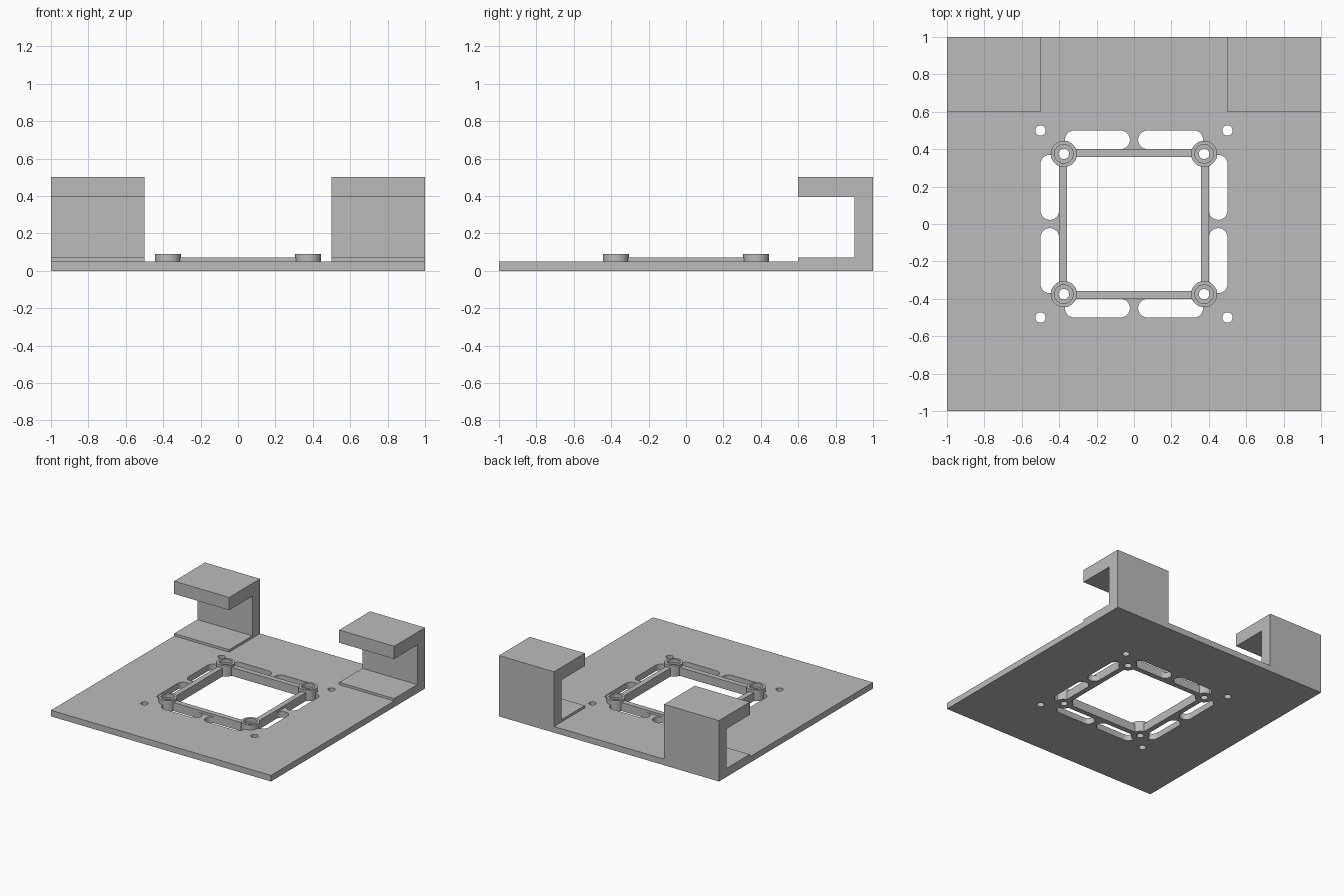
import bpy, bmesh, math
from mathutils import Matrix

if "Cube" in bpy.data.objects:
    bpy.data.objects.remove(bpy.data.objects["Cube"], do_unlink=True)

grey = bpy.data.materials.new("plain grey")
grey.use_nodes = True
grey.diffuse_color = (0.5, 0.5, 0.5, 1)
grey.node_tree.nodes["Principled BSDF"].inputs["Base Color"].default_value = (0.5, 0.5, 0.5, 1)

CORNERS = [(sx, sy) for sx in (-1, 1) for sy in (-1, 1)]


def make(name, bm):
    bmesh.ops.recalc_face_normals(bm, faces=bm.faces)
    mesh = bpy.data.meshes.new(name)
    bm.to_mesh(mesh)
    bm.free()
    mesh.materials.append(grey)
    obj = bpy.data.objects.new(name, mesh)
    bpy.context.collection.objects.link(obj)
    return obj


def prism(bm, points, offset):
    """Extrude a closed outline of 3D points along an offset."""
    face = bm.faces.new([bm.verts.new(p) for p in points])
    ext = bmesh.ops.extrude_face_region(bm, geom=[face])
    moved = [v for v in ext["geom"] if isinstance(v, bmesh.types.BMVert)]
    bmesh.ops.translate(bm, verts=moved, vec=offset)


def box(bm, x0, x1, y0, y1, z0, z1):
    prism(bm, [(x0, y0, z0), (x1, y0, z0), (x1, y1, z0), (x0, y1, z0)], (0, 0, z1 - z0))


def cylinder(bm, x, y, r, z0, z1):
    bmesh.ops.create_cone(bm, cap_ends=True, segments=48, radius1=r, radius2=r,
                          depth=z1 - z0, matrix=Matrix.Translation((x, y, (z0 + z1) / 2)))


def slot(bm, a, b, across, r, turn):
    """Round-ended slot cutter from a to b, turned about the centre."""
    pts = []
    for cx, start in ((b - r, -90), (a + r, 90)):
        for i in range(17):
            t = math.radians(start + 180 * i / 16)
            pts.append(Matrix.Rotation(turn, 3, 'Z') @
                       Matrix.Translation((cx, across, -0.1)).to_translation()
                       + Matrix.Rotation(turn, 3, 'Z') @ Matrix.Rotation(t, 3, 'Z').col[0] * r)
    prism(bm, pts, (0, 0, 0.3))


def combine(target, bm, operation):
    tool = make("helper", bm)
    tool.hide_render = True
    mod = target.modifiers.new("cut", 'BOOLEAN')
    mod.object, mod.operation, mod.solver = tool, operation, 'EXACT'
    bpy.context.view_layer.objects.active = target
    bpy.ops.object.modifier_apply(modifier=mod.name)
    bpy.data.objects.remove(tool, do_unlink=True)


# Base plate with a raised square frame
bm = bmesh.new()
box(bm, -1, 1, -1, 1, 0, 0.05)
plate = make("mounting_plate", bm)
bm = bmesh.new()
box(bm, -0.4, 0.4, -0.4, 0.4, 0.02, 0.07)
combine(plate, bm, 'UNION')

# Central window and the eight round-ended slots
bm = bmesh.new()
box(bm, -0.357, 0.357, -0.357, 0.357, -0.1, 0.2)
for quarter in range(4):
    for a, b in ((-0.37, -0.022), (0.022, 0.37)):
        slot(bm, a, b, 0.45, 0.05, quarter * math.pi / 2)
combine(plate, bm, 'DIFFERENCE')

# Screw bosses at the frame corners
bm = bmesh.new()
for sx, sy in CORNERS:
    cylinder(bm, sx * 0.375, sy * 0.375, 0.07, 0, 0.09)
combine(plate, bm, 'UNION')

# Boss recesses
bm = bmesh.new()
for sx, sy in CORNERS:
    cylinder(bm, sx * 0.375, sy * 0.375, 0.05, 0.06, 0.2)
combine(plate, bm, 'DIFFERENCE')

# Through holes in the bosses and outside them
bm = bmesh.new()
for sx, sy in CORNERS:
    for d in (0.375, 0.5):
        cylinder(bm, sx * d, sy * d, 0.028, -0.1, 0.3)
combine(plate, bm, 'DIFFERENCE')

# C-shaped hooks on the back corners
hook = [(0.6, 0.05), (1, 0.05), (1, 0.5), (0.6, 0.5),
        (0.6, 0.395), (0.9, 0.395), (0.9, 0.07), (0.6, 0.07)]
for name, x in (("right_hook", -1), ("left_hook", 0.5)):
    bm = bmesh.new()
    prism(bm, [(x, y, z) for y, z in hook], (0.5, 0, 0))
    make(name, bm)

# Smooth round walls, sharp edges kept
bpy.ops.object.select_all(action='DESELECT')
plate.select_set(True)
bpy.context.view_layer.objects.active = plate
bpy.ops.object.shade_smooth_by_angle(angle=math.radians(30))
